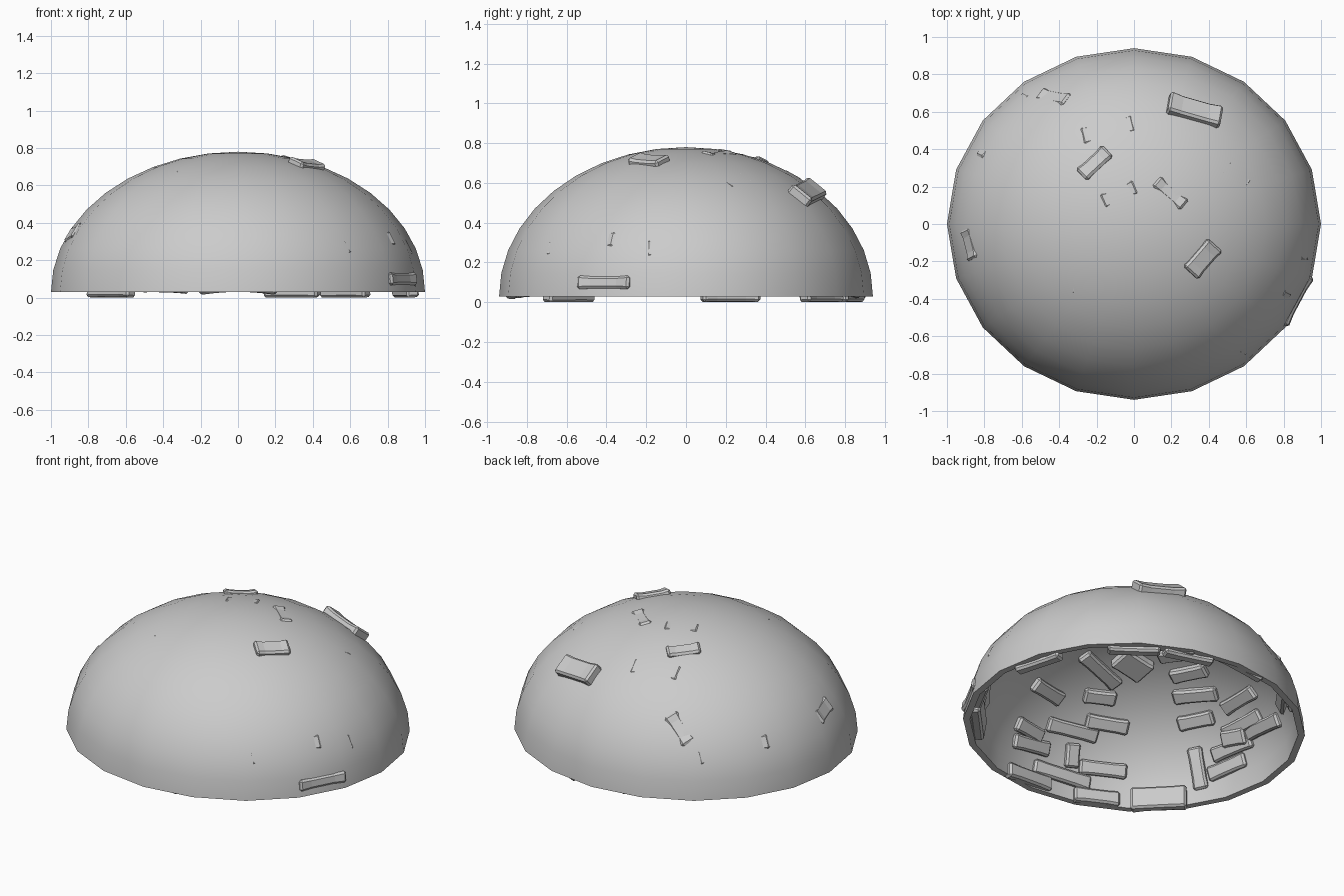
import bpy, bmesh, math
from mathutils import Vector, Matrix

if "Cube" in bpy.data.objects:
    bpy.data.objects.remove(bpy.data.objects["Cube"])

RX, RY, RZ, Z0 = 1.0, 0.94, 0.75, 0.03   # dome half-axes and rim height
WALL = 0.04


def finish(name, bm):
    bmesh.ops.recalc_face_normals(bm, faces=bm.faces)
    me = bpy.data.meshes.new(name)
    bm.to_mesh(me)
    bm.free()
    ob = bpy.data.objects.new(name, me)
    bpy.context.collection.objects.link(ob)
    return ob


# dome shell: outer and inner skins spun around z in 20 sides, closed at the rim
bm = bmesh.new()
SEG, RINGS = 20, 10
profile = [(math.cos(i * math.pi / 2 / RINGS), math.sin(i * math.pi / 2 / RINGS)) for i in range(RINGS)]
outer = [(c, Z0 + RZ * s) for c, s in profile]
inner = [(c * (1 - WALL), Z0 + (RZ - WALL) * s) for c, s in profile]


def ring(r, z):
    return [bm.verts.new((RX * r * math.cos(2 * math.pi * k / SEG),
                          RY * r * math.sin(2 * math.pi * k / SEG), z)) for k in range(SEG)]


def bridge(a, b):
    for k in range(SEG):
        n = (k + 1) % SEG
        bm.faces.new((a[k], a[n], b[n], b[k]))


skins = []
for pts, top in ((outer, Z0 + RZ), (inner, Z0 + RZ - WALL)):
    rings = [ring(*p) for p in pts]
    for a, b in zip(rings, rings[1:]):
        bridge(a, b)
    apex = bm.verts.new((0, 0, top))
    for k in range(SEG):
        bm.faces.new((rings[-1][k], rings[-1][(k + 1) % SEG], apex))
    skins.append(rings)
bridge(skins[0][0], skins[1][0])
dome = finish("dome_shell", bm)
bpy.context.view_layer.objects.active = dome
dome.select_set(True)
bpy.ops.object.shade_smooth_by_angle(angle=math.radians(40))
dome.select_set(False)


def on_dome(x, y):
    """Point on the dome straight above x, y."""
    return Vector((x, y, Z0 + RZ * math.sqrt(max(0, 1 - (x / RX) ** 2 - (y / RY) ** 2))))


# slanted sight line used to lay out bricks on the far inner wall
AZ, EL = math.radians(40), math.radians(29)
TOWARD = Vector((math.sin(AZ) * math.cos(EL), math.cos(AZ) * math.cos(EL), -math.sin(EL)))
RIGHT = Vector((-math.cos(AZ), math.sin(AZ), 0))
UP = TOWARD.cross(RIGHT)


def inside(u, v):
    """Point on the far inner wall at layout position u, v (hundredths)."""
    o = RIGHT * (u / 100) + UP * (v / 100) - Vector((0, 0, Z0))
    k = 0.92
    scale = Vector((1 / (RX * k), 1 / (RY * k), 1 / (RZ * k)))
    p, d = o * scale, TOWARD * scale
    a, b, c = d.dot(d), p.dot(d), p.dot(p) - 1
    t = (-b - math.sqrt(max(0, b * b - a * c))) / a
    q = o + TOWARD * t
    return Vector((q.x, q.y, max(q.z, 0.03) + Z0))


def brick(a, b, width=0.11, proud=0.0, depth=0.1):
    """Chamfered, slightly waisted brick set in the wall between two points."""
    m = (a + b) / 2 - Vector((0, 0, Z0))
    m /= math.sqrt((m.x / RX) ** 2 + (m.y / RY) ** 2 + (m.z / RZ) ** 2)
    n = Vector((m.x / RX ** 2, m.y / RY ** 2, m.z / RZ ** 2)).normalized()
    t = b - a
    length = t.length
    t = (t - n * t.dot(n)).normalized()
    s = n.cross(t)
    m.z += Z0
    bm = bmesh.new()
    sections = []
    for x, waist in ((-0.5, 0), (-0.25, 0.008), (0.25, 0.008), (0.5, 0)):
        w = width / 2 - waist / 2
        sec = []
        for y, z in ((-w, -depth), (w, -depth), (w, proud - waist), (-w, proud - waist)):
            p = m + t * x * length + s * y + n * z
            p.z = max(p.z, 0)
            sec.append(bm.verts.new(p))
        sections.append(sec)
    for p, q in zip(sections, sections[1:]):
        for k in range(4):
            bm.faces.new((p[k], p[(k + 1) % 4], q[(k + 1) % 4], q[k]))
    bm.faces.new(sections[0])
    bm.faces.new(sections[-1])
    ob = finish("brick", bm)
    bev = ob.modifiers.new("chamfer", 'BEVEL')
    bev.width = 0.012
    bev.segments = 1
    bev.limit_method = 'ANGLE'


# bricks that break through the outside: end points in plan, width, stand-out
for x1, y1, x2, y2, w, pr in (
        (.18, .64, .46, .56, .13, .035), (-.28, .26, -.14, .39, .09, .018),
        (.30, -.26, .43, -.11, .11, .025), (.12, .23, .27, .10, .08, .006),
        (-.17, .12, .01, .20, .09, .002), (-.28, .47, 0, .54, .11, -.006),
        (.49, .31, .61, .20, .10, -.004), (-.51, .70, -.36, .67, .09, .0),
        (-.91, -.03, -.87, -.19, .10, .0), (.94, -.03, .92, -.20, .10, -.01),
        (-.34, -.30, -.14, -.30, .16, -.006)):
    brick(on_dome(x1, y1), on_dome(x2, y2), w, pr)
brick(Vector((.80, -.54, .1)), Vector((.94, -.28, .1)), .07, .004)

# bricks seen on the inner wall: layout end points, repeated on the opposite side
WALL_BRICKS = (
    (-28, 45, -9, 28), (-55, 29, -40, 20), (-28, 23, -10, 21), (-27, 9, -3, 5),
    (-48, 7, -20, 0), (-67, -3, -47, -8), (-65, 7, -51, -1), (-34, -4, -35, -18),
    (-31, -17, -4, -20), (-56, -17, -24, -27), (-70, -20, -46, -28), (-34, -33, -8, -36),
    (13, 44, 32, 46), (20, 33, 40, 37), (21, 22, 46, 24), (49, 15, 66, 25),
    (24, 7, 44, 11), (33, -6, 37, -30), (49, 1, 70, 12), (43, -11, 65, -2),
    (41, -22, 62, -13), (62, 1, 80, 9), (80, 14, 86, 32), (-88, 9, -82, 28))
flip = Matrix.Rotation(math.pi, 3, 'Z')
for u1, v1, u2, v2 in WALL_BRICKS:
    a, b = inside(u1, v1), inside(u2, v2)
    brick(a, b, .09, -.025, .085)
    if (a + b).z < 1.15:
        brick(flip @ a, flip @ b, .09, -.026, .085)

# large bricks along the rim: direction in degrees, length, height of middle
for deg, length, z in ((223, .32, .075), (52, .30, .075), (72, .30, .075), (15, .30, .075), (318, .34, .12)):
    r = math.radians(deg)
    c = Vector((math.cos(r) * RX, math.sin(r) * RY, z))
    side = Vector((-math.sin(r), math.cos(r), 0)) * length / 2
    brick(c - side, c + side, .14, -.04, .11)
